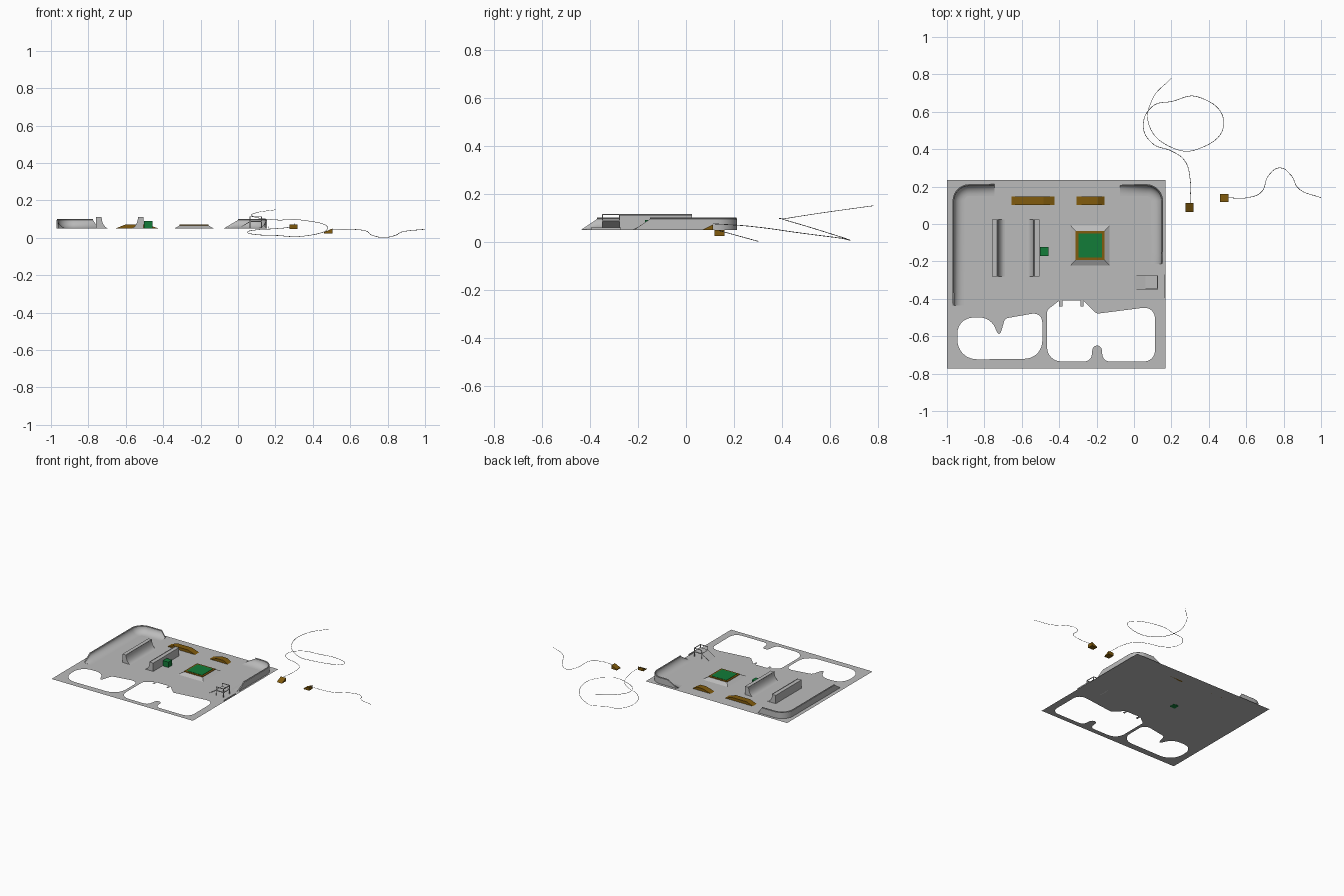
import bpy, bmesh, math
from mathutils import Vector

if "Cube" in bpy.data.objects:
    bpy.data.objects.remove(bpy.data.objects["Cube"])

Z = 0.05  # ground sheet level


def material(name, rgb):
    m = bpy.data.materials.new(name)
    m.diffuse_color = (*rgb, 1)
    m.use_nodes = True
    m.node_tree.nodes["Principled BSDF"].inputs["Base Color"].default_value = m.diffuse_color
    return m


GREY = material("concrete_grey", (0.50, 0.50, 0.50))
BROWN = material("wood_brown", (0.22, 0.105, 0.004))
GREEN = material("panel_green", (0.006, 0.20, 0.04))


def add(name, verts, faces, mat, smooth=False):
    bm = bmesh.new()
    vs = [bm.verts.new(v) for v in verts]
    for f in faces:
        bm.faces.new([vs[i] for i in f])
    bmesh.ops.recalc_face_normals(bm, faces=bm.faces)
    me = bpy.data.meshes.new(name)
    bm.to_mesh(me)
    bm.free()
    me.materials.append(mat)
    ob = bpy.data.objects.new(name, me)
    bpy.context.collection.objects.link(ob)
    if smooth:
        bpy.ops.object.select_all(action='DESELECT')
        ob.select_set(True)
        bpy.context.view_layer.objects.active = ob
        bpy.ops.object.shade_smooth_by_angle(angle=math.radians(35))
    return ob


def loft(name, rings, mat, smooth=False):
    """Joins closed rings of equal size and caps both ends."""
    n = len(rings[0])
    faces = [list(range(n)), [(len(rings) - 1) * n + i for i in range(n)]]
    for r in range(len(rings) - 1):
        for i in range(n):
            j = (i + 1) % n
            faces.append([r * n + i, r * n + j, (r + 1) * n + j, (r + 1) * n + i])
    return add(name, [v for ring in rings for v in ring], faces, mat, smooth)


def box(name, x0, x1, y0, y1, z0, z1, mat):
    return loft(name, [[(x0, y0, z), (x1, y0, z), (x1, y1, z), (x0, y1, z)] for z in (z0, z1)], mat)


def extrude_y(name, pts, y0, y1, mat, smooth=False):
    return loft(name, [[(x, y, z) for x, z in pts] for y in (y0, y1)], mat, smooth)


def rounded(pts):
    """Closed outline from (x, y, corner radius) points."""
    out = []
    for i, (x, y, r) in enumerate(pts):
        p = Vector((x, y))
        if r == 0:
            out.append(p)
            continue
        a = Vector(pts[i - 1][:2]) - p
        b = Vector(pts[(i + 1) % len(pts)][:2]) - p
        half = a.angle(b) / 2
        d = min(r / math.tan(half), a.length * 0.5, b.length * 0.5)
        a, b = p + a.normalized() * d, p + b.normalized() * d
        for k in range(9):
            t = k / 8
            w = 0.8  # rational blend, close to a circular arc
            q = (1 - t) ** 2, 2 * t * (1 - t) * w, t * t
            out.append((a * q[0] + p * q[1] + b * q[2]) / sum(q))
    return out


def tube(name, pts, radius, mat, kind='POLY'):
    cu = bpy.data.curves.new(name, 'CURVE')
    cu.dimensions = '3D'
    cu.bevel_depth = radius
    cu.bevel_resolution = 0
    sp = cu.splines.new(kind)
    if kind == 'POLY':
        sp.points.add(len(pts) - 1)
        for p, c in zip(sp.points, pts):
            p.co = (*c, 1)
    else:
        sp.bezier_points.add(len(pts) - 1)
        for p, c in zip(sp.bezier_points, pts):
            p.co = c
            p.handle_left_type = p.handle_right_type = 'AUTO'
    cu.materials.append(mat)
    ob = bpy.data.objects.new(name, cu)
    bpy.context.collection.objects.link(ob)
    return ob


# ground sheet with two rounded openings
outer = [(-1, -0.773, 0), (0.168, -0.773, 0), (0.168, 0.235, 0), (-1, 0.235, 0)]
left_hole = [(-0.945, -0.50, 0.11), (-0.765, -0.50, 0.10), (-0.72, -0.61, 0.015), (-0.69, -0.505, 0.03),
             (-0.49, -0.47, 0.05), (-0.49, -0.72, 0.10), (-0.945, -0.725, 0.11)]
right_hole = [(-0.465, -0.46, 0.03), (-0.40, -0.41, 0), (-0.40, -0.44, 0), (-0.383, -0.44, 0), (-0.383, -0.41, 0),
              (-0.285, -0.41, 0), (-0.285, -0.44, 0), (-0.27, -0.44, 0), (-0.27, -0.41, 0),
              (-0.20, -0.48, 0.03), (0.112, -0.44, 0.06), (0.112, -0.735, 0.06), (-0.165, -0.735, 0.04),
              (-0.175, -0.65, 0.03), (-0.22, -0.65, 0.03), (-0.23, -0.735, 0.04), (-0.465, -0.735, 0.08)]
cu = bpy.data.curves.new("sheet_outline", 'CURVE')
cu.dimensions = '2D'
cu.fill_mode = 'BOTH'
for outline in (outer, left_hole, right_hole):
    pts = rounded(outline)
    sp = cu.splines.new('POLY')
    sp.points.add(len(pts) - 1)
    for p, c in zip(sp.points, pts):
        p.co = (c.x, c.y, 0, 1)
    sp.use_cyclic_u = True
tmp = bpy.data.objects.new("sheet_outline", cu)
bpy.context.collection.objects.link(tmp)
bpy.context.view_layer.update()
me = bpy.data.meshes.new_from_object(tmp.evaluated_get(bpy.context.evaluated_depsgraph_get()))
bpy.data.objects.remove(tmp)
if me.polygons[0].normal.z < 0:
    me.flip_normals()
me.materials.clear()
me.materials.append(GREY)
sheet = bpy.data.objects.new("ground_sheet", me)
sheet.location.z = Z
bpy.context.collection.objects.link(sheet)


# corner quarter pipes: concave section swept round a bend, ends sloped down
def corner_pipe(name, side, xo, xend, yend, taper_x, taper_y, h=0.045, yo=0.213, r=0.09):
    path = [((xo, yend), (-side, 0), 0), ((xo, yend + taper_y), (-side, 0), 1)]
    for k in range(11):
        a = math.pi / 2 * k / 10
        path.append(((xo - side * r * (1 - math.cos(a)), yo - r * (1 - math.sin(a))),
                     (-side * math.cos(a), -math.sin(a)), 1))
    path += [((xend + side * taper_x, yo), (0, -1), 1), ((xend, yo), (0, -1), 0)]
    prof = [(0, 0), (0, h)] + [(0.008 + 0.055 * (1 - math.cos(a)), h * (1 - math.sin(a)))
                               for a in [math.pi / 2 * k / 8 for k in range(9)]]
    rings = [[(p[0] + n[0] * o, p[1] + n[1] * o, Z + z * max(s, 0.02)) for o, z in prof] for p, n, s in path]
    loft(name, rings, GREY, True)
    tube(name + "_coping", [(p[0] + n[0] * 0.004, p[1] + n[1] * 0.004, Z + h + 0.003)
                            for p, n, s in path if s], 0.003, GREY)


corner_pipe("left_corner_pipe", -1, -0.97, -0.745, -0.435, 0.03, 0.065)
corner_pipe("right_corner_pipe", 1, 0.155, -0.075, -0.215, 0.075, 0.065)

# facing pair of quarter pipes
for name, s in (("half_pipe_left", 1), ("half_pipe_right", -1)):
    prof = [(0, 0), (0, 0.062)] + [(0.03 + 0.04 * (1 - math.cos(a)), 0.062 * (1 - math.sin(a)))
                                   for a in [math.pi / 2 * k / 8 for k in range(9)]]
    edge = -0.632 - s * 0.127
    extrude_y(name, [(edge + s * o, Z + z) for o, z in prof], -0.28, 0.025, GREY, True)
    tube(name + "_coping", [(edge + s * 0.03, y, Z + 0.063) for y in (-0.28, 0.025)], 0.003, GREY)

# green block behind the half pipe
box("green_block", -0.502, -0.457, -0.17, -0.124, Z - 0.001, 0.09, GREEN)


# low pyramid with wooden table and green top
def square(cx, cy, hx, hy, z):
    return [(cx + i * hx, cy + j * hy, z) for i, j in ((-1, -1), (1, -1), (1, 1), (-1, 1))]


cx, cy = -0.235, -0.115
loft("pyramid_base", [square(cx, cy, 0.105, 0.108, Z), square(cx, cy, 0.077, 0.077, 0.066)], GREY)
loft("pyramid_table", [square(cx, cy, 0.077, 0.077, z) for z in (0.066, 0.07)], BROWN)
loft("pyramid_top", [square(cx, cy, 0.063, 0.063, z) for z in (0.07, 0.072)], GREEN)

# wooden boxes with sloped ends
for name, x0, x1, a, b in (("long_wood_box", -0.655, -0.425, -0.605, -0.485),
                           ("short_wood_box", -0.307, -0.158, -0.242, -0.192)):
    extrude_y(name, [(x0, Z), (x1, Z), (b, 0.07), (a, 0.07)], 0.102, 0.148, BROWN)

# start ramps of the two outside trails
extrude = [(0.064, 0.048), (0.112, 0.048), (0.112, 0.072)]
loft("first_start_ramp", [[(x, y, z) for y, z in extrude] for x in (0.275, 0.318)], BROWN)
extrude_y("second_start_ramp", [(0.46, 0.024), (0.505, 0.024), (0.505, 0.05), (0.46, 0.03)], 0.118, 0.16, BROWN)

# thin trails
tube("looping_trail", [(0.3, 0.112, 0.075), (0.3, 0.24, 0.067), (0.27, 0.34, 0.056), (0.2, 0.39, 0.049),
                       (0.1, 0.43, 0.043), (0.05, 0.52, 0.031), (0.1, 0.63, 0.017), (0.2, 0.655, 0.013),
                       (0.34, 0.68, 0.008), (0.48, 0.54, 0.053), (0.34, 0.4, 0.095), (0.2, 0.41, 0.096),
                       (0.08, 0.53, 0.115), (0.1, 0.67, 0.135), (0.2, 0.78, 0.15)], 0.0015, GREY, 'BEZIER')
wave = [(0.505, 0.14), (0.6, 0.14), (0.68, 0.17), (0.72, 0.26), (0.78, 0.3), (0.84, 0.26), (0.88, 0.19), (1.0, 0.14)]
tube("wave_trail", [(x, y, 0.046 - 0.275 * (y - 0.14)) for x, y in wave], 0.0015, GREY, 'BEZIER')

# start platform: bank, deck, legs and guard rail
extrude_y("platform_bank", [(0, Z - 0.001), (0.065, 0.084), (0.065, 0.09)], -0.35, -0.275, GREY)
box("platform_deck", 0.062, 0.127, -0.35, -0.275, 0.084, 0.09, GREY)
for i, x in enumerate((0.064, 0.125)):
    for j, y in enumerate((-0.348, -0.277)):
        box(f"platform_post_{i}{j}", x - 0.002, x + 0.002, y - 0.002, y + 0.002, Z, 0.115, GREY)
for i, y in enumerate((-0.348, -0.277)):
    box(f"platform_side_rail_{i}", 0.062, 0.127, y - 0.002, y + 0.002, 0.111, 0.115, GREY)
box("platform_back_rail", 0.123, 0.127, -0.35, -0.275, 0.111, 0.115, GREY)
box("edge_kerb", 0.162, 0.167, -0.395, -0.27, Z, 0.06, GREY)
